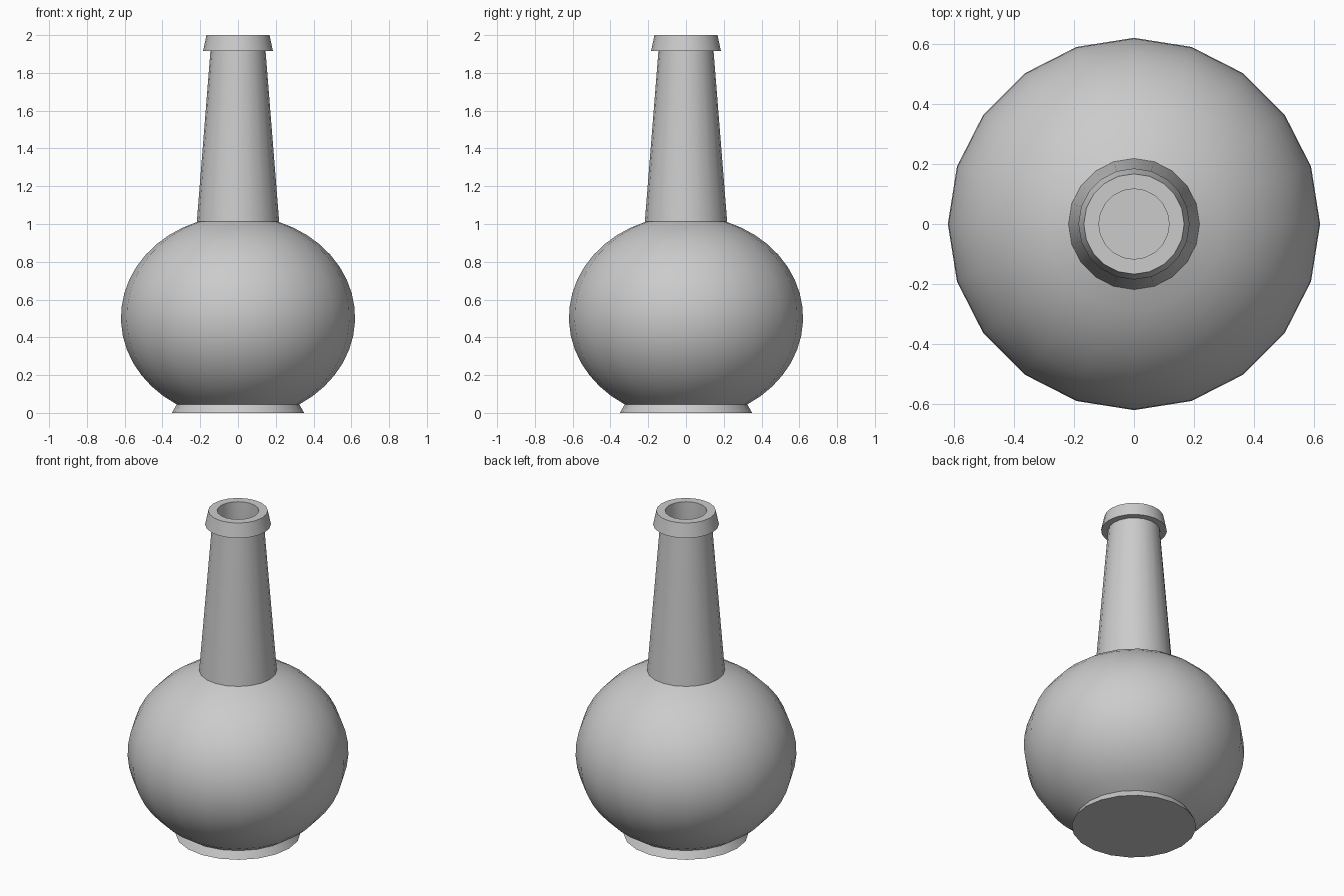
import bpy, bmesh, math

if "Cube" in bpy.data.objects:
    bpy.data.objects.remove(bpy.data.objects["Cube"])

SIDES = 20


def bulb(rx, rz, z_start, z_end, steps, zc=0.505):
    """Points along an elliptical bulge between two heights."""
    a0 = math.asin((z_start - zc) / rz)
    a1 = math.asin((z_end - zc) / rz)
    return [(rx * math.cos(a0 + (a1 - a0) * i / steps),
             zc + rz * math.sin(a0 + (a1 - a0) * i / steps)) for i in range(steps + 1)]


def lathe(name, profile):
    bm = bmesh.new()
    verts = [bm.verts.new((r, 0, z)) for r, z in profile]
    edges = [bm.edges.new(pair) for pair in zip(verts, verts[1:])]
    bmesh.ops.spin(bm, geom=verts + edges, cent=(0, 0, 0), axis=(0, 0, 1),
                   angle=2 * math.pi, steps=SIDES)
    bmesh.ops.remove_doubles(bm, verts=bm.verts, dist=0.0005)
    bmesh.ops.recalc_face_normals(bm, faces=bm.faces)
    mesh = bpy.data.meshes.new(name)
    bm.to_mesh(mesh)
    bm.free()
    obj = bpy.data.objects.new(name, mesh)
    bpy.context.collection.objects.link(obj)
    bpy.ops.object.select_all(action='DESELECT')
    obj.select_set(True)
    bpy.context.view_layer.objects.active = obj
    bpy.ops.object.shade_smooth_by_angle(angle=math.radians(28))
    return obj


# Outside: flared foot, round belly, tapered neck, collar
outside = [(0, 0), (0.35, 0)] + bulb(0.62, 0.54, 0.045, 1.012, 16)
outside += [(0.218, 1.012), (0.146, 1.915), (0.185, 1.915), (0.167, 2.0)]

# Inside: mouth, bore widening down the neck, hollow belly, flat floor
inside = [(0.117, 2.0), (0.117, 1.9), (0.175, 1.0)]
inside += bulb(0.58, 0.50, 0.06, 0.97, 12)[::-1] + [(0, 0.06)]

lathe("bottle", outside + inside)
